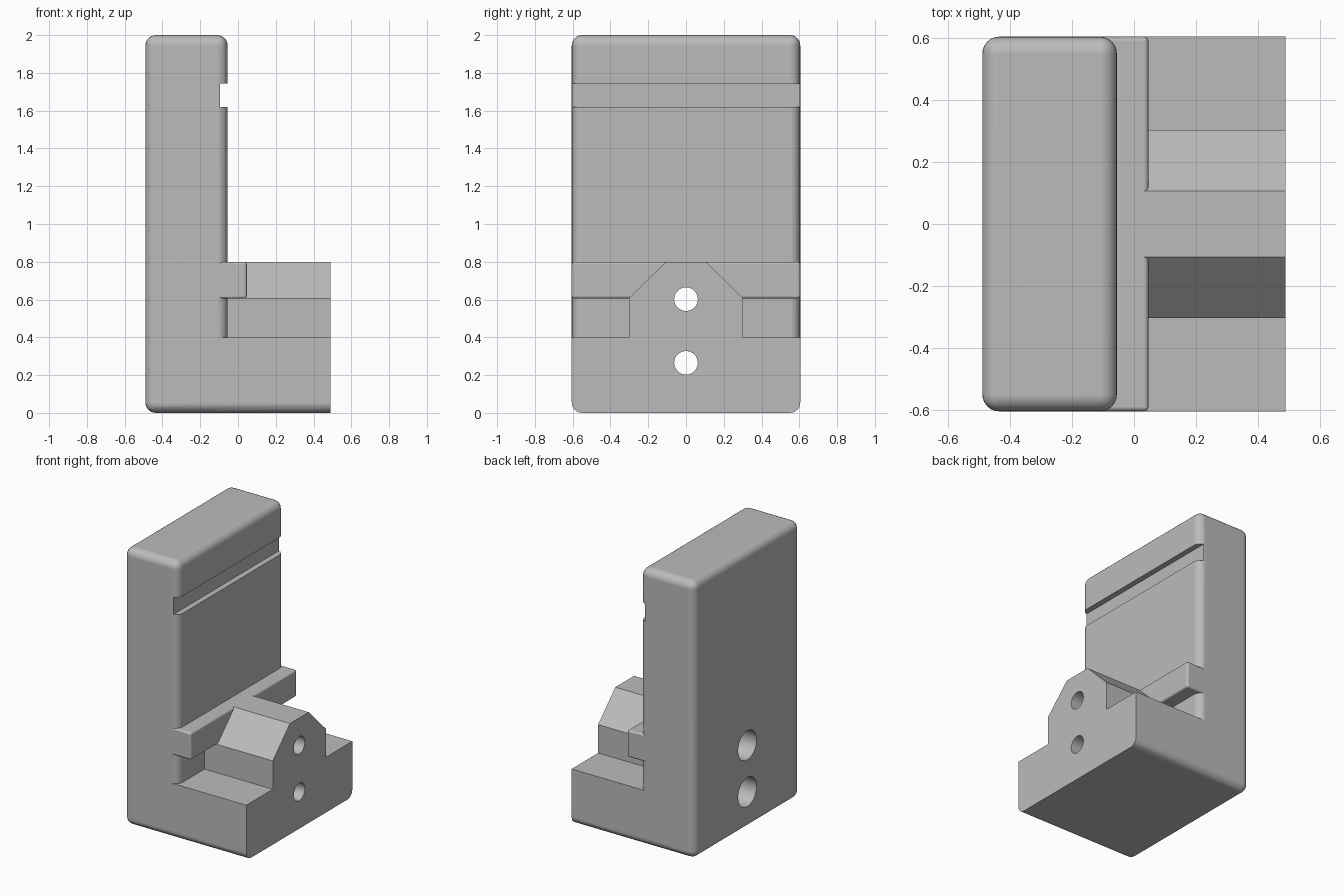
import bpy, bmesh, math
from mathutils import Matrix, Vector

default_cube = bpy.data.objects.get("Cube")
if default_cube:
    bpy.data.objects.remove(default_cube, do_unlink=True)

grey = bpy.data.materials.new("light grey")
grey.use_nodes = True
grey.diffuse_color = (0.5, 0.5, 0.5, 1)
grey.node_tree.nodes["Principled BSDF"].inputs["Base Color"].default_value = grey.diffuse_color

HALF_W = 0.605   # half width along y
BACK, FACE, FRONT = -0.49, -0.055, 0.49
FILLET = 0.055


def finish(name, bm):
    bmesh.ops.recalc_face_normals(bm, faces=bm.faces)
    mesh = bpy.data.meshes.new(name)
    bm.to_mesh(mesh)
    bm.free()
    mesh.materials.append(grey)
    obj = bpy.data.objects.new(name, mesh)
    bpy.context.collection.objects.link(obj)
    return obj


def prism(name, profile, x0, x1, radius=0, segments=6, rounded=lambda a, b: True):
    """Extrude a (y, z) profile along x and round the chosen edges."""
    bm = bmesh.new()
    face = bm.faces.new([bm.verts.new((x0, y, z)) for y, z in profile])
    out = bmesh.ops.extrude_face_region(bm, geom=[face])["geom"]
    bmesh.ops.translate(bm, vec=(x1 - x0, 0, 0),
                        verts=[v for v in out if isinstance(v, bmesh.types.BMVert)])
    if radius:
        edges = [e for e in bm.edges if rounded(e.verts[0].co, e.verts[1].co)]
        bmesh.ops.bevel(bm, geom=edges, offset=radius, segments=segments,
                        profile=0.5, affect='EDGES')
    return finish(name, bm)


def block(name, x0, x1, half, z0, z1, **kw):
    return prism(name, [(-half, z0), (half, z0), (half, z1), (-half, z1)], x0, x1, **kw)


def cylinder(name, x0, x1, z, r):
    bm = bmesh.new()
    place = Matrix.Translation(Vector(((x0 + x1) / 2, 0, z))) @ Matrix.Rotation(math.pi / 2, 4, 'Y')
    bmesh.ops.create_cone(bm, cap_ends=True, segments=48, radius1=r, radius2=r,
                          depth=x1 - x0, matrix=place)
    return finish(name, bm)


def combine(target, tool, operation):
    mod = target.modifiers.new(operation.title(), 'BOOLEAN')
    mod.operation, mod.object, mod.solver = operation, tool, 'EXACT'
    bpy.context.view_layer.objects.active = target
    bpy.ops.object.modifier_apply(modifier=mod.name)
    bpy.data.objects.remove(tool, do_unlink=True)


# Upright slab, rounded on every edge
bracket = block("bracket", BACK, FACE, HALF_W, 0, 2, radius=FILLET)

# Foot, rounded only along its two lower side edges
foot = block("foot", -0.3, FRONT, HALF_W, 0, 0.4, radius=FILLET,
             rounded=lambda a, b: a.z == 0 and b.z == 0 and abs(a.x - b.x) > 0.1)

# Chamfered ridge on the foot
ridge = prism("ridge", [(-0.303, 0.3), (0.303, 0.3), (0.303, 0.605), (0.107, 0.8),
                        (-0.107, 0.8), (-0.303, 0.605)], -0.3, FRONT)

# Cross rail on the slab face
rail = block("rail", -0.25, 0.047, HALF_W, 0.605, 0.8, radius=0.015, segments=4)

for part in (foot, ridge, rail):
    combine(bracket, part, 'UNION')

# Groove across the slab, then two counterbored screw holes
combine(bracket, block("groove_cutter", -0.095, 0.3, 0.8, 1.62, 1.745), 'DIFFERENCE')
for z in (0.265, 0.602):
    combine(bracket, cylinder("hole_cutter", -0.7, 0.7, z, 0.0625), 'DIFFERENCE')
    combine(bracket, cylinder("counterbore_cutter", -0.7, -0.14, z, 0.105), 'DIFFERENCE')

bpy.ops.object.select_all(action='DESELECT')
bracket.select_set(True)
bpy.context.view_layer.objects.active = bracket
bpy.ops.object.shade_smooth_by_angle(angle=math.radians(30))
normals = bracket.modifiers.new("Weighted Normal", 'WEIGHTED_NORMAL')
normals.keep_sharp = True
